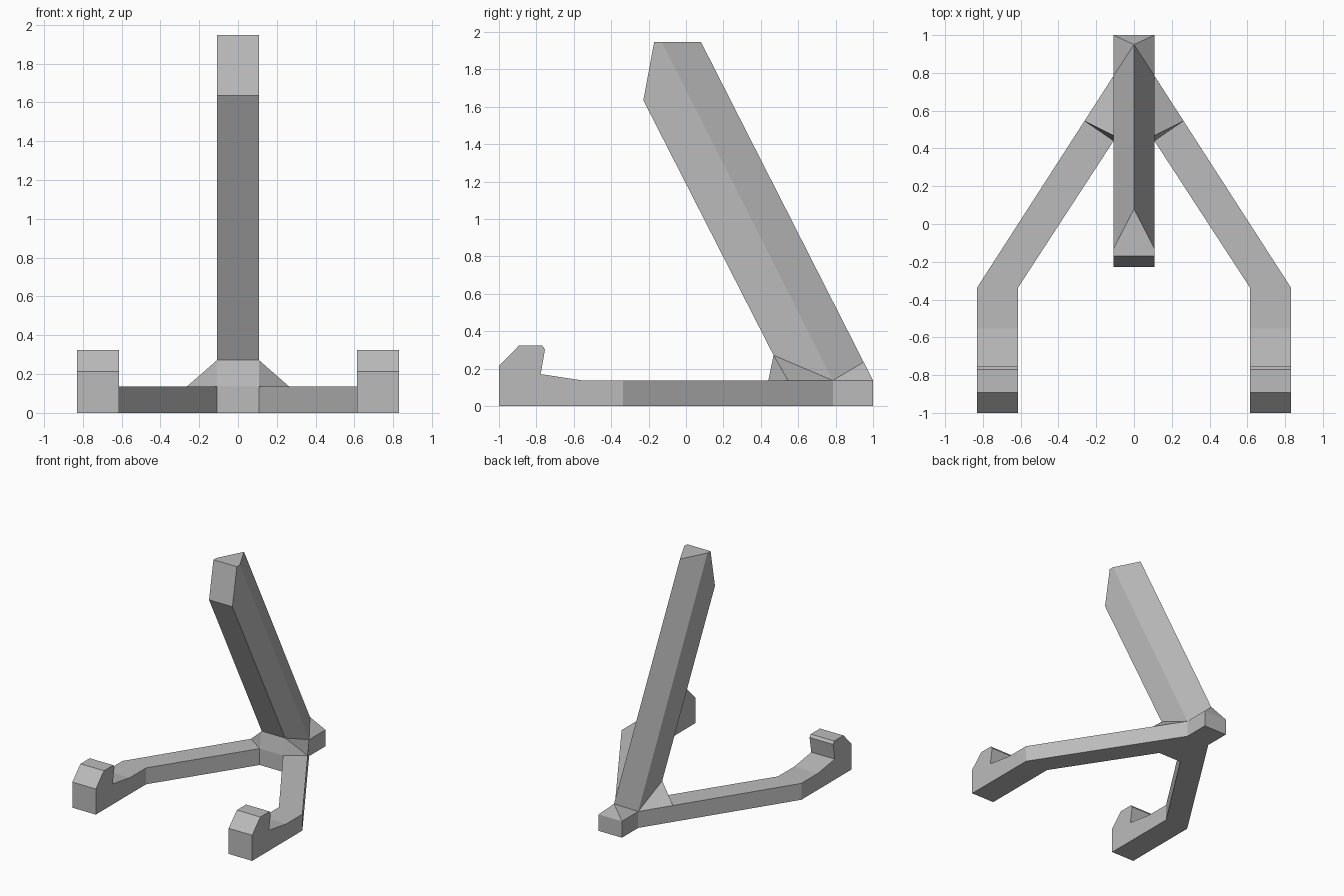
import bpy
import bmesh

cube = bpy.data.objects.get("Cube")
if cube:
    bpy.data.objects.remove(cube, do_unlink=True)

# One plain grey material
grey = bpy.data.materials.new("plain grey")
grey.use_nodes = True
colour = (0.5, 0.5, 0.5, 1)
grey.diffuse_color = colour
grey.node_tree.nodes["Principled BSDF"].inputs["Base Color"].default_value = colour


def finish(name, bm):
    """Clean the mesh and add it to the scene."""
    bmesh.ops.dissolve_limit(bm, angle_limit=0.01, verts=bm.verts, edges=bm.edges)
    bmesh.ops.recalc_face_normals(bm, faces=bm.faces)
    mesh = bpy.data.meshes.new(name)
    bm.to_mesh(mesh)
    bm.free()
    mesh.materials.append(grey)
    bpy.context.collection.objects.link(bpy.data.objects.new(name, mesh))


def solid(name, points):
    """Convex flat-faced block spanning the given corners."""
    bm = bmesh.new()
    for p in points:
        bm.verts.new(p)
    result = bmesh.ops.convex_hull(bm, input=bm.verts)
    bmesh.ops.delete(bm, geom=result["geom_interior"], context='VERTS')
    finish(name, bm)


def extrude_x(name, profile, x0, x1):
    """Sweep a (y, z) profile across x."""
    bm = bmesh.new()
    face = bm.faces.new([bm.verts.new((x0, y, z)) for y, z in profile])
    moved = bmesh.ops.extrude_face_region(bm, geom=[face])["geom"]
    # the starting face stays as the near cap
    if not face.is_valid or len(bm.faces) < len(profile) + 2:
        bm.faces.new([v for v in bm.verts if v not in moved][:len(profile)])
    bmesh.ops.translate(bm, vec=(x1 - x0, 0, 0),
                        verts=[v for v in moved if isinstance(v, bmesh.types.BMVert)])
    finish(name, bm)


def both(points):
    """Add the mirror image of every corner."""
    return points + [(-x, y, z) for x, y, z in points if x]


W = 0.108          # half width of post and hub
T = 0.137          # base thickness
TOP = 1.947        # post height
BEND = -0.337      # where the arms turn forward
INNER, OUTER = 0.614, 0.831

# Shared joint corners
foot_front = (W, 0.468, 0.272)
foot_side = (W, 0.785, T)
foot_ridge = (0, 0.95, 0.235)
hub_front = (W, 0.44, T)
hub_back = (W, 1.0, T)
gusset_tip = (0.262, 0.546, T)

# Leaning post: flat front and sides, ridged back
solid("post", both([(W, -0.17, TOP), (W, -0.13, TOP), (0, 0.08, TOP),
                    (W, -0.228, 1.635), foot_front, foot_side, foot_ridge]))

# Hub block, its pitched rear cap, and the gussets beside the post
solid("hub", both([(x, y, z) for x, y, _ in (hub_front, hub_back) for z in (0, T)]))
solid("hub_rear_cap", both([foot_side, hub_back, foot_ridge]))
solid("gusset", both([hub_front, foot_front, foot_side, gusset_tip]))

# Splayed arms ending in upturned hooks
hook = [(BEND, 0), (-1, 0), (-1, 0.214), (-0.892, 0.325), (-0.77, 0.325),
        (-0.754, 0.303), (-0.777, 0.171), (-0.553, T), (BEND, T)]
for side, s in (("left", 1), ("right", -1)):
    plan = [hub_front[:2], foot_side[:2], (OUTER, BEND), (INNER, BEND)]
    solid(side + "_arm", [(s * x, y, z) for x, y in plan for z in (0, T)])
    extrude_x(side + "_hook", hook, s * INNER, s * OUTER)
